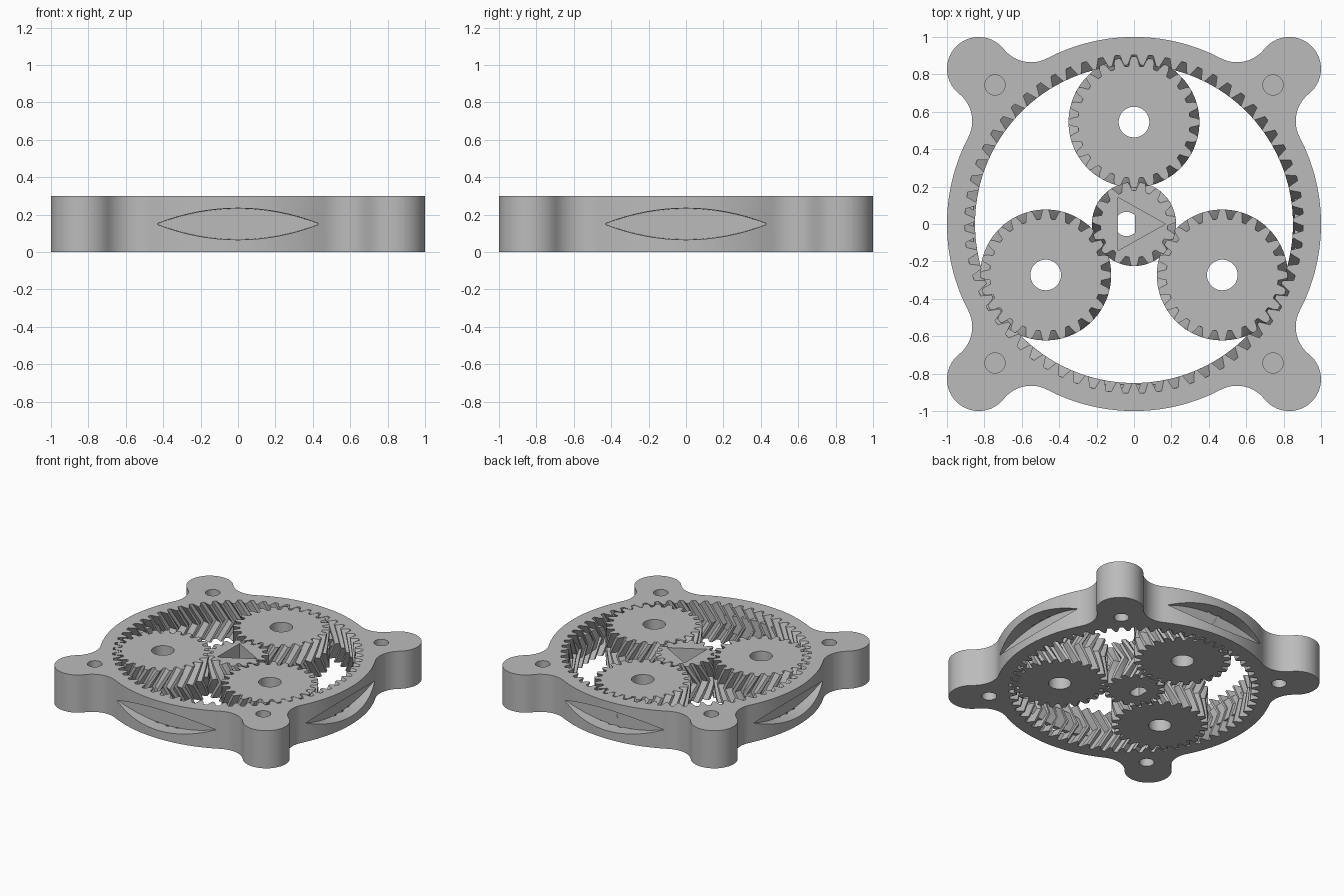
import bpy, bmesh
from math import pi, sin, cos, acos, atan2, radians, sqrt
from mathutils import Matrix, Vector

if "Cube" in bpy.data.objects:
    bpy.data.objects.remove(bpy.data.objects["Cube"])

H = 0.30                       # thickness of the whole set
ORBIT = 0.545                  # distance of planets from the centre
SUN, PLANET, RING = 15, 24, 63
MODULE = 2 * ORBIT / (SUN + PLANET)
SHIFT = 0.087                  # sideways run of a tooth from face to middle

grey = bpy.data.materials.new("plain grey")
grey.use_nodes = True
grey.diffuse_color = (0.5, 0.5, 0.5, 1)
grey.node_tree.nodes["Principled BSDF"].inputs["Base Color"].default_value = (0.5, 0.5, 0.5, 1)


def loft(name, sections):
    """Closed solid through a list of equal-length 3D loops."""
    bm = bmesh.new()
    loops = [[bm.verts.new(p) for p in s] for s in sections]
    n = len(loops[0])
    for a, b in zip(loops, loops[1:]):
        for i in range(n):
            j = (i + 1) % n
            bm.faces.new((a[i], a[j], b[j], b[i]))
    bm.faces.new(loops[0][::-1])
    bm.faces.new(loops[-1])
    bmesh.ops.recalc_face_normals(bm, faces=bm.faces)
    mesh = bpy.data.meshes.new(name)
    bm.to_mesh(mesh)
    bm.free()
    mesh.materials.append(grey)
    obj = bpy.data.objects.new(name, mesh)
    bpy.context.collection.objects.link(obj)
    return obj


def prism(name, outline, z0, z1):
    return loft(name, [[(x, y, z) for x, y in outline] for z in (z0, z1)])


def circle(cx, cy, r, n=48):
    return [(cx + r * cos(2 * pi * i / n), cy + r * sin(2 * pi * i / n)) for i in range(n)]


def activate(obj):
    bpy.ops.object.select_all(action='DESELECT')
    obj.select_set(True)
    bpy.context.view_layer.objects.active = obj


def carve(obj, *cutters):
    activate(obj)
    for c in cutters:
        c.hide_render = True
        mod = obj.modifiers.new("cut", 'BOOLEAN')
        mod.operation, mod.solver, mod.object = 'DIFFERENCE', 'EXACT', c
        bpy.ops.object.modifier_apply(modifier=mod.name)
        bpy.data.objects.remove(c)


def smooth(obj):
    activate(obj)
    bpy.ops.object.shade_smooth_by_angle(angle=radians(25))


def herringbone(name, teeth, tooth, phase, hand, overrun=0.0, steps=4):
    """Gear whose teeth lean one way to mid height and back again."""
    pitch = 2 * pi / teeth
    turn = hand * SHIFT / (MODULE * teeth / 2)
    levels = [(H * i / (2 * steps), 1 - abs(i / steps - 1)) for i in range(2 * steps + 1)]
    if overrun:
        levels = [(-overrun, 0)] + levels + [(H + overrun, 0)]
    sections = []
    for z, k in levels:
        loop = []
        for t in range(teeth):
            for r, f in tooth:
                a = phase + (t + f) * pitch + turn * k
                loop.append((r * cos(a), r * sin(a), z))
        sections.append(loop)
    return loft(name, sections)


def tooth_shape(root, mid, tip, fractions):
    wide, half, narrow = fractions
    return [(root, -wide), (mid, -half), (tip, -narrow),
            (tip, narrow), (mid, half), (root, wide)]


# Housing outline: round body, four lobes, blended by concave fillets
LOBE, LOBE_R, FILLET = 0.83, 0.17, 0.187
reach = LOBE * sqrt(2)
a, b = 1 + FILLET, LOBE_R + FILLET
phi = acos((a * a + reach * reach - b * b) / (2 * a * reach))


def arc(center, r, a0, a1, n):
    return [(center[0] + r * cos(a0 + (a1 - a0) * i / n),
             center[1] + r * sin(a0 + (a1 - a0) * i / n)) for i in range(n)]


outline = []
for q in range(4):
    mid = pi / 4 + q * pi / 2
    lobe = (reach * cos(mid), reach * sin(mid))
    f0 = (a * cos(mid - phi), a * sin(mid - phi))
    f1 = (a * cos(mid + phi), a * sin(mid + phi))
    swing = atan2(lobe[1] - f0[1], lobe[0] - f0[0])
    start = mid - phi + pi
    delta = (swing - start + pi) % (2 * pi) - pi
    outline += arc(f0, FILLET, start, start + delta, 12)
    half = (swing + pi - mid + pi) % (2 * pi) - pi
    outline += arc(lobe, LOBE_R, mid - abs(half), mid + abs(half), 28)
    outline += arc(f1, FILLET, mid + phi + pi + delta * -1 - 0, mid + phi + pi, 12)
    outline += arc((0, 0), 1, mid + phi, mid + pi / 2 - phi, 28)
housing = prism("ring_housing", outline, 0, H)

# Internal teeth
gap = tooth_shape(0.85, 0.88, 0.905, (0.40, 0.255, 0.15))
carve(housing, herringbone("ring_cutter", RING, gap, pi / 2, -1, 0.02))


# Lens-shaped recess in each side, backed by a flat plate behind the teeth
def lens(name, quarter, depths, scales):
    half_w, half_h, n = 0.45, 0.085, 16
    xs = [-1 + 2 * i / n for i in range(n + 1)]
    edge = [(x, 1 - x * x) for x in xs] + [(x, x * x - 1) for x in xs[-2:0:-1]]
    spin = Matrix.Rotation(quarter * pi / 2, 3, 'Z')
    return loft(name, [[spin @ Vector((x * half_w * s, -d, H / 2 + z * half_h * s))
                        for x, z in edge] for d, s in zip(depths, scales)])


for q in range(4):
    carve(housing, lens("recess_cutter", q, (0.893, 1.02), (0.97, 1.0)))
    plate = lens("recess_plate_%d" % (q + 1), q, (0.857, 0.8935), (0.97, 0.97))
    smooth(plate)

# Blind screw holes from both faces of each lobe
for sx in (-1, 1):
    for sy in (-1, 1):
        hole = circle(0.743 * sx, 0.743 * sy, 0.054, 32)
        carve(housing, prism("hole_top", hole, H / 2 + 0.01, H + 0.05),
              prism("hole_bottom", hole, -0.05, H / 2 - 0.01))
smooth(housing)

# Three planet gears
planet_tooth = tooth_shape(0.30, 0.335, 0.35, (0.36, 0.235, 0.14))
for i in range(3):
    planet = herringbone("planet_gear_%d" % (i + 1), PLANET, planet_tooth, pi / 2, -1)
    carve(planet, prism("bore", circle(0, 0, 0.082), -0.05, H + 0.05))
    ang = pi / 2 + i * 2 * pi / 3
    planet.data.transform(Matrix.Translation((ORBIT * cos(ang), ORBIT * sin(ang), 0)))
    smooth(planet)

# Sun gear with triangular socket and a flat-sided shaft hole
sun_tooth = tooth_shape(0.18, 0.2096, 0.225, (0.36, 0.235, 0.14))
sun = herringbone("sun_gear", SUN, sun_tooth, pi / 2 + pi / SUN, 1)
socket = prism("socket", [(0.168, 0), (-0.086, 0.142), (-0.086, -0.142)], H / 2, H + 0.05)
shaft = [(min(max(x, -0.045), 0.045) - 0.04, y) for x, y in circle(0, 0, 0.065, 40)]
carve(sun, socket, prism("shaft", shaft, -0.05, H + 0.05))
smooth(sun)
